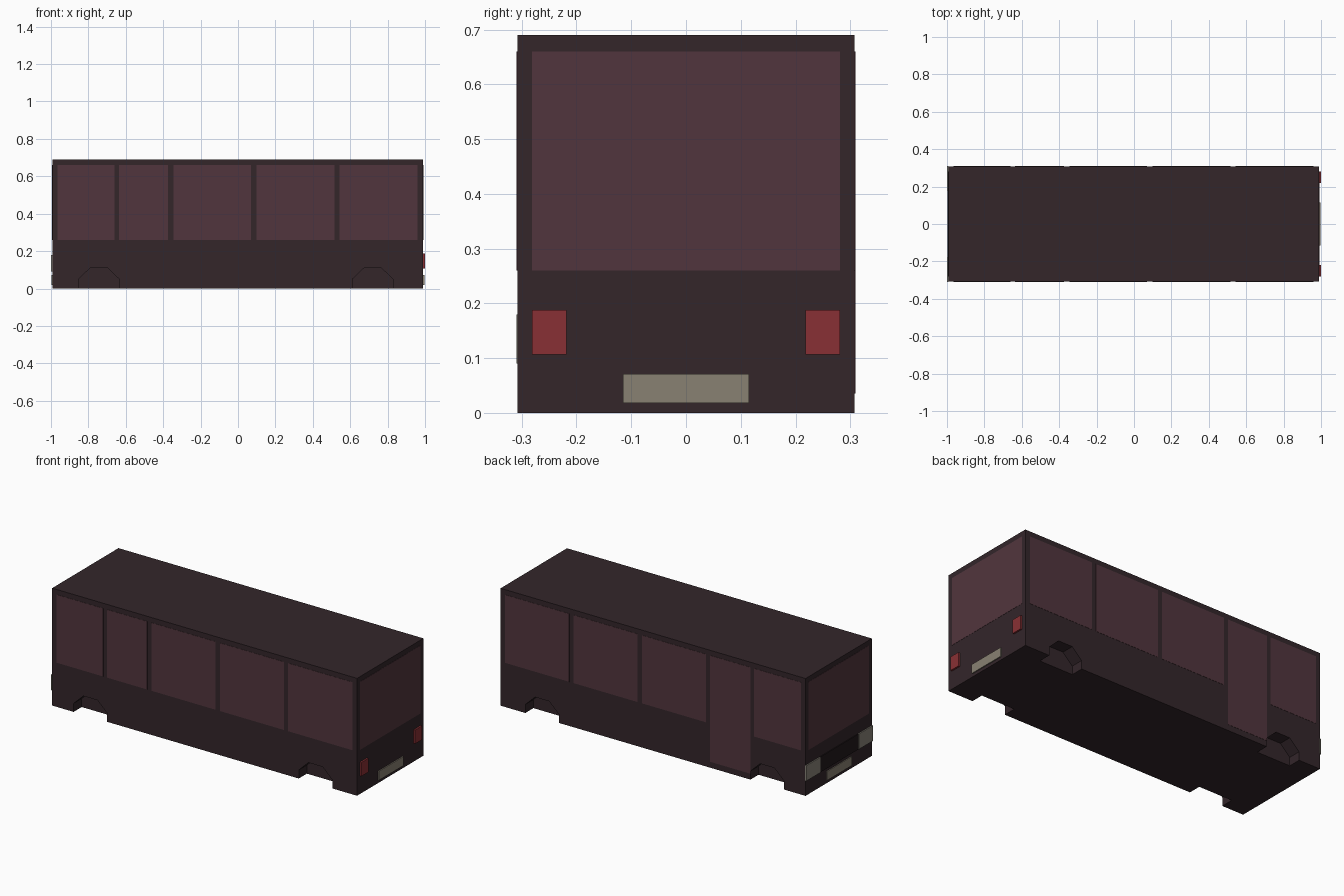
import bpy, bmesh, math

if "Cube" in bpy.data.objects:
    bpy.data.objects.remove(bpy.data.objects["Cube"])

FRONT, REAR, SIDE, TOP = -0.993, 0.99, 0.308, 0.69


def material(name, rgb):
    m = bpy.data.materials.new(name)
    m.diffuse_color = (*rgb, 1)
    m.use_nodes = True
    m.node_tree.nodes["Principled BSDF"].inputs["Base Color"].default_value = m.diffuse_color
    return m


PAINT = material("dark_paint", (0.033, 0.019, 0.023))
GLASS = material("tinted_glass", (0.083, 0.036, 0.047))
RED = material("red_lens", (0.25, 0.03, 0.035))
CREAM = material("cream_plate", (0.25, 0.22, 0.17))
LAMP = material("pale_lens", (0.25, 0.23, 0.19))
BLACK = material("grille_black", (0.015, 0.009, 0.011))


def make_object(name, bm, mat=None):
    bmesh.ops.recalc_face_normals(bm, faces=bm.faces)
    me = bpy.data.meshes.new(name)
    bm.to_mesh(me)
    bm.free()
    ob = bpy.data.objects.new(name, me)
    bpy.context.collection.objects.link(ob)
    if mat:
        me.materials.append(mat)
    return ob


def box(name, x, y, z, mat):
    """Box from (min, max) pairs on each axis."""
    bm = bmesh.new()
    bmesh.ops.create_cube(bm, size=1)
    for v in bm.verts:
        v.co = [(a + b) / 2 + c * (b - a) for (a, b), c in zip((x, y, z), v.co)]
    return make_object(name, bm, mat)


def arch_cutter(name, x, side):
    """Half-octagon prism cut into the lower side."""
    outline = [(-0.109, -0.05), (-0.109, 0.05), (-0.046, 0.11),
               (0.046, 0.11), (0.109, 0.05), (0.109, -0.05)]
    bm = bmesh.new()
    face = bm.faces.new([bm.verts.new((x + px, side * (SIDE - 0.075), pz))
                         for px, pz in outline])
    ext = bmesh.ops.extrude_face_region(bm, geom=[face])
    for v in ext["geom"]:
        if isinstance(v, bmesh.types.BMVert):
            v.co.y += side * 0.15
    ob = make_object(name, bm, PAINT)
    ob.hide_render = True
    ob.hide_viewport = True
    return ob


# Body shell with four wheel arches
body = box("bus_body", (FRONT, REAR), (-SIDE, SIDE), (0, TOP), PAINT)
for label, x in (("front", -0.744), ("rear", 0.72)):
    for side in (-1, 1):
        mod = body.modifiers.new("wheel_arch", "BOOLEAN")
        mod.operation = "DIFFERENCE"
        mod.solver = "EXACT"
        mod.object = arch_cutter(f"{label}_arch_cutter", x, side)

# Side windows, with a full-height door on the back side
T = 0.0012
spans = [(-0.965, -0.66), (-0.636, -0.374), (-0.345, 0.07),
         (0.099, 0.516), (0.543, 0.96)]
for side in (-1, 1):
    y = tuple(sorted((side * (SIDE - T), side * (SIDE + T))))
    for i, span in enumerate(spans):
        door = side == 1 and i == 1
        box("door" if door else "side_window", span, y,
            (0.035 if door else 0.26, 0.66), GLASS)

# Windscreen and rear window
for name, x in (("windscreen", FRONT), ("rear_window", REAR)):
    box(name, (x - T, x + T), (-0.281, 0.281), (0.26, 0.66), GLASS)

# Number plates
box("front_plate", (-0.998, FRONT + T), (-0.115, 0.115), (0.018, 0.071), CREAM)
box("rear_plate", (REAR - T, 0.996), (-0.115, 0.115), (0.018, 0.071), CREAM)

# Grille, headlights and tail lights
box("grille", (-0.998, FRONT + T), (-0.177, 0.177), (0.09, 0.18), BLACK)
for s in (-1, 1):
    box("headlight", (-1.0, FRONT + T), sorted((s * 0.177, s * 0.31)),
        (0.09, 0.18), LAMP)
    box("tail_light", (REAR - T, 1.0), sorted((s * 0.218, s * 0.281)),
        (0.107, 0.188), RED)
